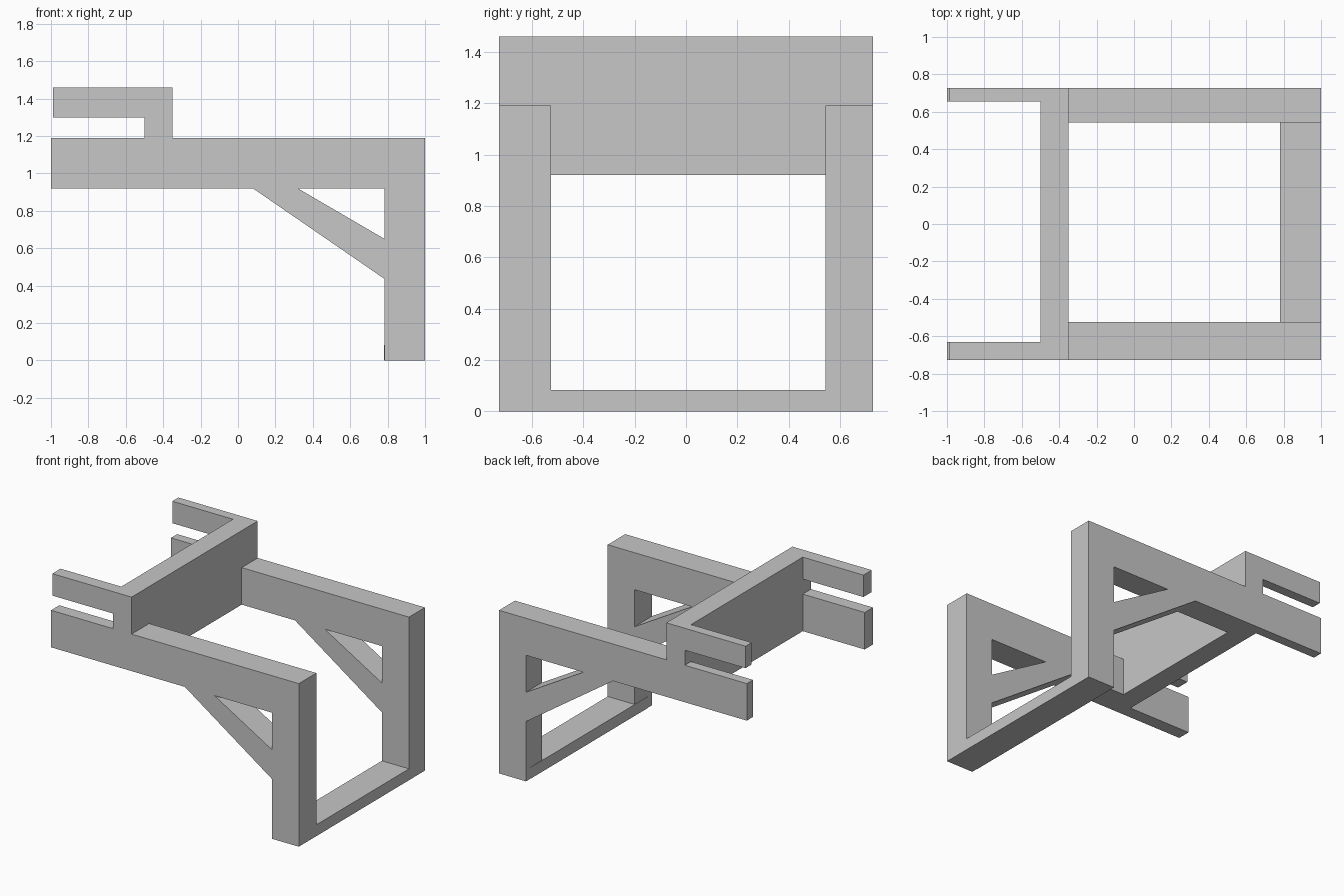
import bpy
import bmesh

default = bpy.data.objects.get("Cube")
if default:
    bpy.data.objects.remove(default, do_unlink=True)

GREY = (0.57, 0.57, 0.57, 1.0)
grey = bpy.data.materials.new("plain_grey")
grey.use_nodes = True
grey.diffuse_color = GREY
grey.node_tree.nodes["Principled BSDF"].inputs["Base Color"].default_value = GREY


def extrude_profile(name, profile, y0, y1):
    """Extrude an x-z outline from y0 to y1."""
    bm = bmesh.new()
    face = bm.faces.new([bm.verts.new((x, y0, z)) for x, z in profile])
    result = bmesh.ops.extrude_face_region(bm, geom=[face])
    moved = [v for v in result["geom"] if isinstance(v, bmesh.types.BMVert)]
    bmesh.ops.translate(bm, verts=moved, vec=(0, y1 - y0, 0))
    bmesh.ops.recalc_face_normals(bm, faces=bm.faces)
    mesh = bpy.data.meshes.new(name)
    bm.to_mesh(mesh)
    bm.free()
    mesh.materials.append(grey)
    obj = bpy.data.objects.new(name, mesh)
    bpy.context.collection.objects.link(obj)
    return obj


def box(name, x0, x1, y0, y1, z0, z1):
    return extrude_profile(name, [(x0, z0), (x1, z0), (x1, z1), (x0, z1)], y0, y1)


HALF = 0.727                     # half of the overall width
BEAM_LOW, BEAM_TOP = 0.92, 1.19  # beam heights
HOOK_LOW, HOOK_TOP = 1.3, 1.46
PLATE_BACK, PLATE_FRONT = -0.5, -0.35
LEG_IN = 0.783

# Beam and leg in one piece, and the slanted brace under it
arm = [(PLATE_FRONT, BEAM_LOW), (LEG_IN, BEAM_LOW), (LEG_IN, 0), (1, 0),
       (1, BEAM_TOP), (PLATE_FRONT, BEAM_TOP)]
brace = [(0.08, BEAM_LOW), (LEG_IN, 0.436), (LEG_IN, 0.65), (0.32, BEAM_LOW)]

# Side name, outer face, inner face of the beam, inner face of the prongs
sides = [("front", -HALF, -0.525, -0.632), ("back", HALF, 0.543, 0.656)]
for side, outer, inner, prong in sides:
    extrude_profile(side + "_beam_and_leg", arm, outer, inner)
    extrude_profile(side + "_brace", brace, outer, inner)
    box(side + "_lower_prong", -1, PLATE_BACK, outer, prong, BEAM_LOW, BEAM_TOP)
    box(side + "_upper_prong", -0.99, PLATE_BACK, outer, prong, HOOK_LOW, HOOK_TOP)

# Upright plate joining the beams, and the floor bar joining the legs
box("cross_plate", PLATE_BACK, PLATE_FRONT, -HALF, HALF, BEAM_LOW, HOOK_TOP)
box("floor_bar", 0.781, 1, -0.675, 0.675, 0, 0.083)
